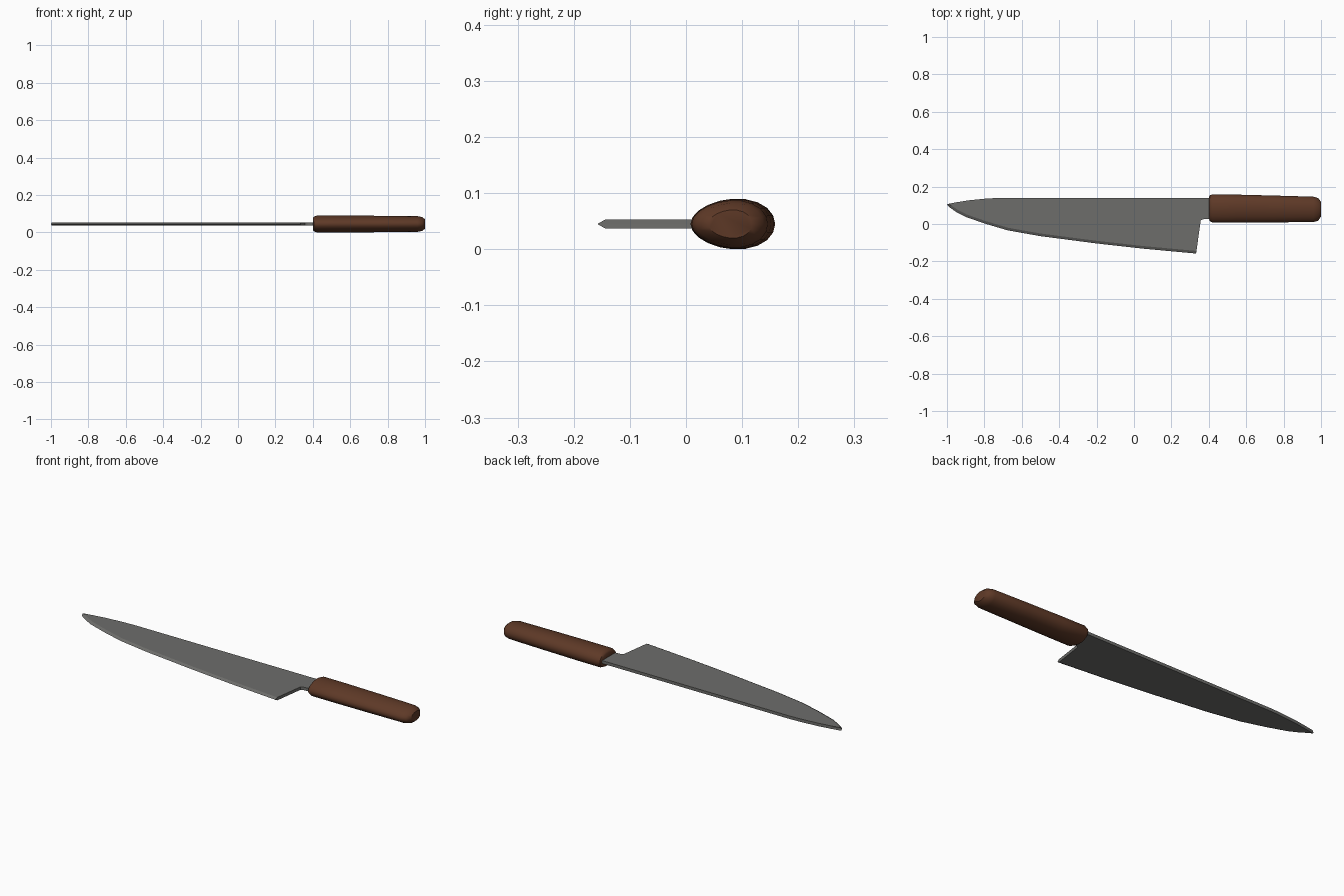
import bpy, bmesh, math
from mathutils import Vector

if "Cube" in bpy.data.objects:
    bpy.data.objects.remove(bpy.data.objects["Cube"])

MID = 0.045    # height of the knife's middle plane
HALF = 0.008   # half of the blade thickness


def material(name, rgb):
    m = bpy.data.materials.new(name)
    m.diffuse_color = (*rgb, 1)
    m.use_nodes = True
    m.node_tree.nodes["Principled BSDF"].inputs["Base Color"].default_value = m.diffuse_color
    return m


def finish(name, bm, mat):
    bmesh.ops.recalc_face_normals(bm, faces=bm.faces)
    me = bpy.data.meshes.new(name)
    bm.to_mesh(me)
    bm.free()
    me.materials.append(mat)
    ob = bpy.data.objects.new(name, me)
    bpy.context.collection.objects.link(ob)
    return ob


def loft(bm, rings):
    n = len(rings[0])
    for a, b in zip(rings, rings[1:]):
        for i in range(n):
            bm.faces.new((a[i], a[(i + 1) % n], b[(i + 1) % n], b[i]))
    bm.faces.new(rings[0])
    bm.faces.new(rings[-1])


steel = material("grey steel", (0.155, 0.155, 0.148))
wood = material("brown wood", (0.112, 0.041, 0.02))

# Blade: cutting edge from tip to heel, then neck and spine
edge = [(-1, 0.103), (-0.985, 0.088), (-0.95, 0.064), (-0.90, 0.038),
        (-0.80, 0.003), (-0.675, -0.034), (-0.5, -0.065), (-0.2, -0.104),
        (0.05, -0.132), (0.332, -0.158)]
back = [(0.357, 0.02), (0.372, 0.026), (0.44, 0.03), (0.44, 0.14),
        (-0.72, 0.14), (-0.80, 0.135), (-0.88, 0.127), (-0.95, 0.116)]

# shoulders of the ground bevel: edge points moved towards the spine
shoulder = []
for i, p in enumerate(edge):
    a = Vector(edge[max(i - 1, 0)])
    b = Vector(edge[min(i + 1, len(edge) - 1)])
    d = (b - a).normalized()
    q = Vector(p) + Vector((-d.y, d.x)) * (0.006 if i == 0 else 0.014)
    shoulder.append((q.x, q.y))
shoulder[-1] = (0.334, -0.144)

bm = bmesh.new()
rings = [[bm.verts.new((x, y, MID + dz)) for x, y in pts + back]
         for pts, dz in ((shoulder, -HALF), (edge, 0), (shoulder, HALF))]
loft(bm, rings)
finish("blade", bm, steel)

# Handle: egg-shaped sections (x, y low, y high, half height)
sections = [(0.40, 0.030, 0.140, 0.030), (0.405, 0.016, 0.153, 0.038),
            (0.42, 0.008, 0.159, 0.0445), (0.55, 0.008, 0.157, 0.045),
            (0.75, 0.009, 0.152, 0.044), (0.96, 0.010, 0.146, 0.042),
            (0.985, 0.018, 0.138, 0.037), (1.0, 0.040, 0.118, 0.025)]
bm = bmesh.new()
rings = []
for x, lo, hi, h in sections:
    ring = []
    for k in range(20):
        t = 2 * math.pi * k / 20
        s = math.sin(t) * (1 + 0.12 * math.cos(t))
        ring.append(bm.verts.new((x, (lo + hi) / 2 + (hi - lo) / 2 * math.cos(t), MID + h * s)))
    rings.append(ring)
loft(bm, rings)
handle = finish("handle", bm, wood)
bpy.context.view_layer.objects.active = handle
handle.select_set(True)
bpy.ops.object.shade_smooth_by_angle(angle=math.radians(40))
